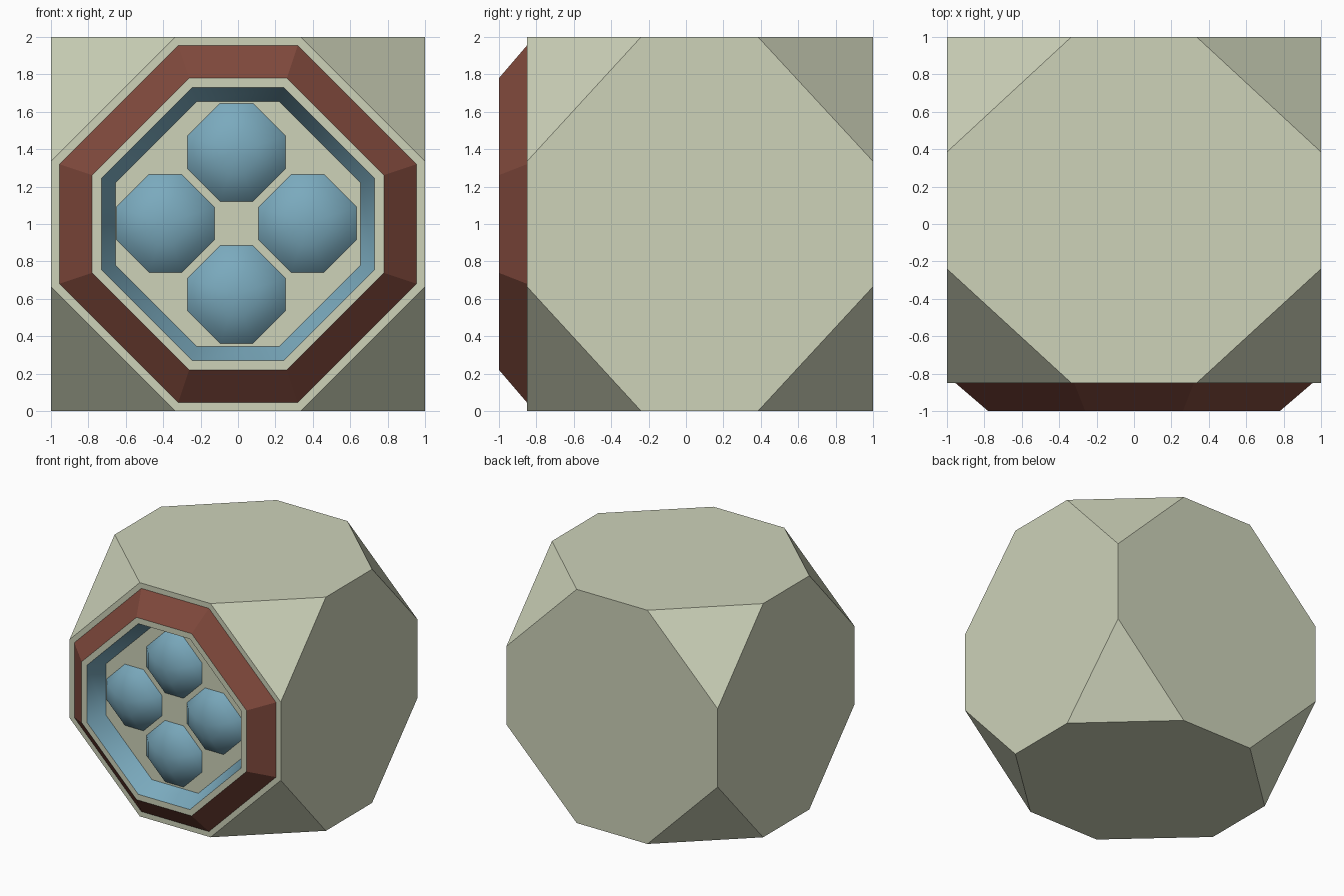
import bpy, bmesh

if "Cube" in bpy.data.objects:
    bpy.data.objects.remove(bpy.data.objects["Cube"])


def material(name, rgb):
    m = bpy.data.materials.new(name)
    m.diffuse_color = (*rgb, 1)
    m.use_nodes = True
    m.node_tree.nodes["Principled BSDF"].inputs["Base Color"].default_value = m.diffuse_color
    return m


STONE = material("pale sage", (0.61, 0.645, 0.485))
RED = material("brick red", (0.215, 0.066, 0.045))
BLUE = material("soft blue", (0.195, 0.40, 0.51))
CUT = 0.335          # flat half-length of an octagon side / half-width
FACE_Y = -0.85       # plane of the body's front face


def finish(name, bm, mat, smooth=False):
    me = bpy.data.meshes.new(name)
    for f in bm.faces:
        f.smooth = smooth
    bm.to_mesh(me)
    bm.free()
    me.materials.append(mat)
    ob = bpy.data.objects.new(name, me)
    bpy.context.collection.objects.link(ob)
    return ob


def octagon(r, cx, cz):
    """Octagon outline, counter-clockwise seen from the front."""
    c = r * CUT
    pts = [(r, -c), (r, c), (c, r), (-c, r), (-r, c), (-r, -c), (-c, -r), (c, -r)]
    return [(cx + x, cz + z) for x, z in pts]


def rings(name, profile, mat, cx=0, cz=1, smooth=False, cap=False):
    """Skin octagons given as (radius, y), listed from outside to inside."""
    bm = bmesh.new()
    loops = [[bm.verts.new((x, y, z)) for x, z in octagon(r, cx, cz)]
             for r, y in profile]
    for a, b in zip(loops, loops[1:]):
        for i in range(8):
            j = (i + 1) % 8
            bm.faces.new((a[i], a[j], b[j], b[i]))
    if cap:
        bmesh.ops.poke(bm, faces=[bm.faces.new(loops[-1])])
    return bm if name is None else finish(name, bm, mat, smooth)


# Body: block with all eight corners cut off
bm = bmesh.new()
for sx in (-1, 1):
    for y, y_in in ((FACE_Y, -0.24), (1, 0.385)):
        for sz in (-1, 1):
            bm.verts.new((sx * CUT, y, 1 + sz))
            bm.verts.new((sx, y, 1 + sz * CUT))
            bm.verts.new((sx, y_in, 1 + sz))
bmesh.ops.convex_hull(bm, input=bm.verts)
bmesh.ops.dissolve_limit(bm, angle_limit=0.01, verts=bm.verts, edges=bm.edges)
bmesh.ops.recalc_face_normals(bm, faces=bm.faces)
finish("body", bm, STONE)

# Raised octagonal frame: red outer slope, pale rim, blue inner slope
rings("frame_outer_slope", [(0.955, FACE_Y), (0.78, -1)], RED)
rings("frame_rim", [(0.78, -1), (0.73, -1)], STONE)
rings("frame_inner_slope", [(0.73, -1), (0.655, FACE_Y)], BLUE, smooth=True)

# Four low octagonal domes in a cross
for name, dx, dz in (("top", 0, 1), ("right", 1, 0), ("bottom", 0, -1), ("left", -1, 0)):
    dome = rings(name + "_dome",
                 [(0.262, FACE_Y), (0.21, FACE_Y - 0.055), (0.115, FACE_Y - 0.1)],
                 BLUE, cx=-0.008 + 0.38 * dx, cz=1.003 + 0.38 * dz,
                 smooth=True, cap=True)
    # raise the apex slightly
    v = min(dome.data.vertices, key=lambda p: abs(p.co.x + 0.008 - 0.38 * dx)
            + abs(p.co.z - 1.003 - 0.38 * dz))
    v.co.y -= 0.018
